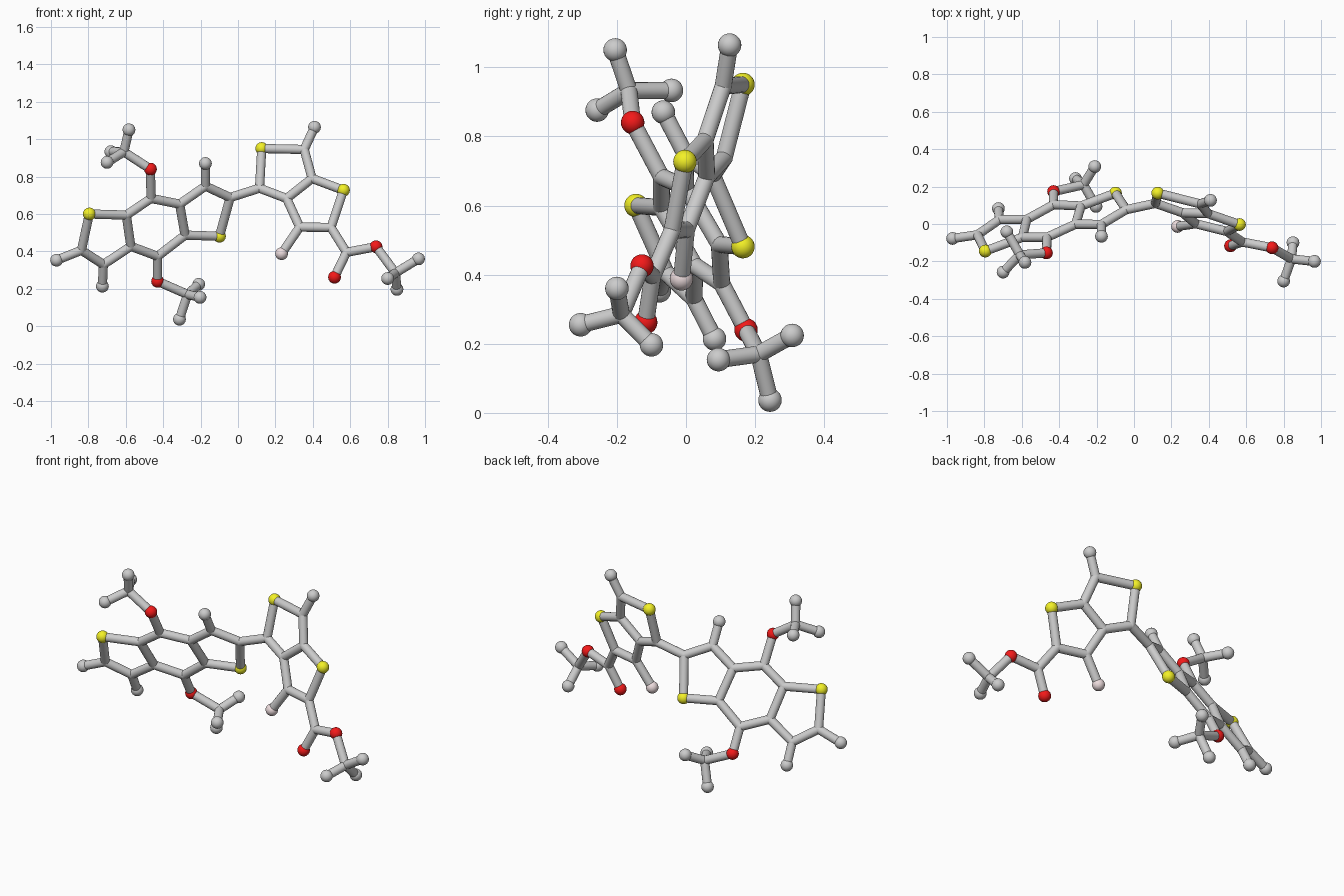
import bpy, math
from mathutils import Vector

if "Cube" in bpy.data.objects:
    bpy.data.objects.remove(bpy.data.objects["Cube"])

ATOM_R, JOINT_R, BOND_R = 0.034, 0.025, 0.0245

# The two fused ring systems are flat: depth follows from x and z
def left_plane(x, z):
    return (x, 0.452 + 0.355 * x - 0.524 * z, z)

def right_plane(x, z):
    return (x, -0.0605 - 0.246 * x + 0.27 * z, z)

P = {}
left = dict(S1=(-.795, .60), Ca=(-.837, .406), Ha=(-.97, .353), Cb=(-.72, .33),
            Hb=(-.725, .214), Cc=(-.573, .427), Cd=(-.597, .594), Ce=(-.465, .683),
            O1=(-.468, .84), Cf=(-.312, .653), Cg=(-.283, .487), Ch=(-.43, .374),
            O2=(-.43, .24), Ci=(-.174, .749), Hc=(-.174, .87), Cj=(-.042, .688),
            S2=(-.099, .481))
right = dict(Ck=(.115, .738), S3=(.127, .95), Cl=(.354, .945), Hd=(.409, 1.064),
             Cm=(.396, .79), S4=(.564, .727), Cn=(.497, .528), Co=(.33, .53),
             Cp=(.26, .683), F1=(.233, .388), Cq=(.58, .395), O3=(.516, .262),
             O4=(.738, .425))
for k, v in left.items():
    P[k] = left_plane(*v)
for k, v in right.items():
    P[k] = right_plane(*v)

# Three end groups: a centre with three tips, each hung on an oxygen
P.update(Cr=(.842, -.187, .285), Hr1=(.965, -.20, .36), Hr2=(.85, -.10, .197), Hr3=(.80, -.305, .255),
         Cs=(-.61, -.165, .932), Hs1=(-.583, -.205, 1.05), Hs2=(-.70, -.257, .876), Hs3=(-.68, -.042, .933),
         Ct=(-.27, .21, .17), Ht1=(-.313, .243, .037), Ht2=(-.203, .094, .154), Ht3=(-.21, .307, .224))

# Bonds written as chains of atoms
CHAINS = ["S1 Ca Cb Cc Cd S1", "Ca Ha", "Cb Hb", "Cd Ce Cf Cg Ch Cc", "Ce O1 Cs", "Ch O2 Ct",
          "Cf Ci Cj S2 Cg", "Ci Hc", "Cj Ck", "Ck S3 Cl Cm Cp Ck", "Cl Hd", "Cm S4 Cn Co Cp",
          "Co F1", "Cn Cq O4 Cr", "Cq O3",
          "Hr1 Cr Hr2", "Cr Hr3", "Hs1 Cs Hs2", "Cs Hs3", "Ht1 Ct Ht2", "Ct Ht3"]

def material(name, color):
    m = bpy.data.materials.new(name)
    m.diffuse_color = color
    m.use_nodes = True
    m.node_tree.nodes["Principled BSDF"].inputs["Base Color"].default_value = m.diffuse_color
    return m

MATS = {"S": material("yellow", (0.9, 0.88, 0.02, 1)),
        "O": material("red", (0.9, 0.01, 0.01, 1)),
        "F": material("pale_pink", (0.85, 0.72, 0.73, 1))}
NAMES = {"S": "yellow_ball", "O": "red_ball", "F": "pink_ball", "H": "end_ball", "C": "joint"}

def finish(name, mat=None):
    ob = bpy.context.object
    ob.name = name
    if mat:
        ob.data.materials.append(mat)
    bpy.ops.object.shade_smooth_by_angle(angle=math.radians(40))

# Balls at the atoms, small joints where only rods meet
for key, pos in P.items():
    kind = key[0]
    bpy.ops.mesh.primitive_uv_sphere_add(segments=24, ring_count=14, location=pos,
                                         radius=JOINT_R if kind == "C" else ATOM_R)
    finish(NAMES[kind] + "_" + key[1:], MATS.get(kind))

# Rods between neighbouring atoms
for chain in CHAINS:
    keys = chain.split()
    for a, b in zip(keys, keys[1:]):
        p, q = Vector(P[a]), Vector(P[b])
        d = q - p
        bpy.ops.mesh.primitive_cylinder_add(vertices=20, radius=BOND_R, depth=d.length,
                                            location=(p + q) / 2,
                                            rotation=d.to_track_quat('Z', 'Y').to_euler())
        finish("rod_%s_%s" % (a, b))
